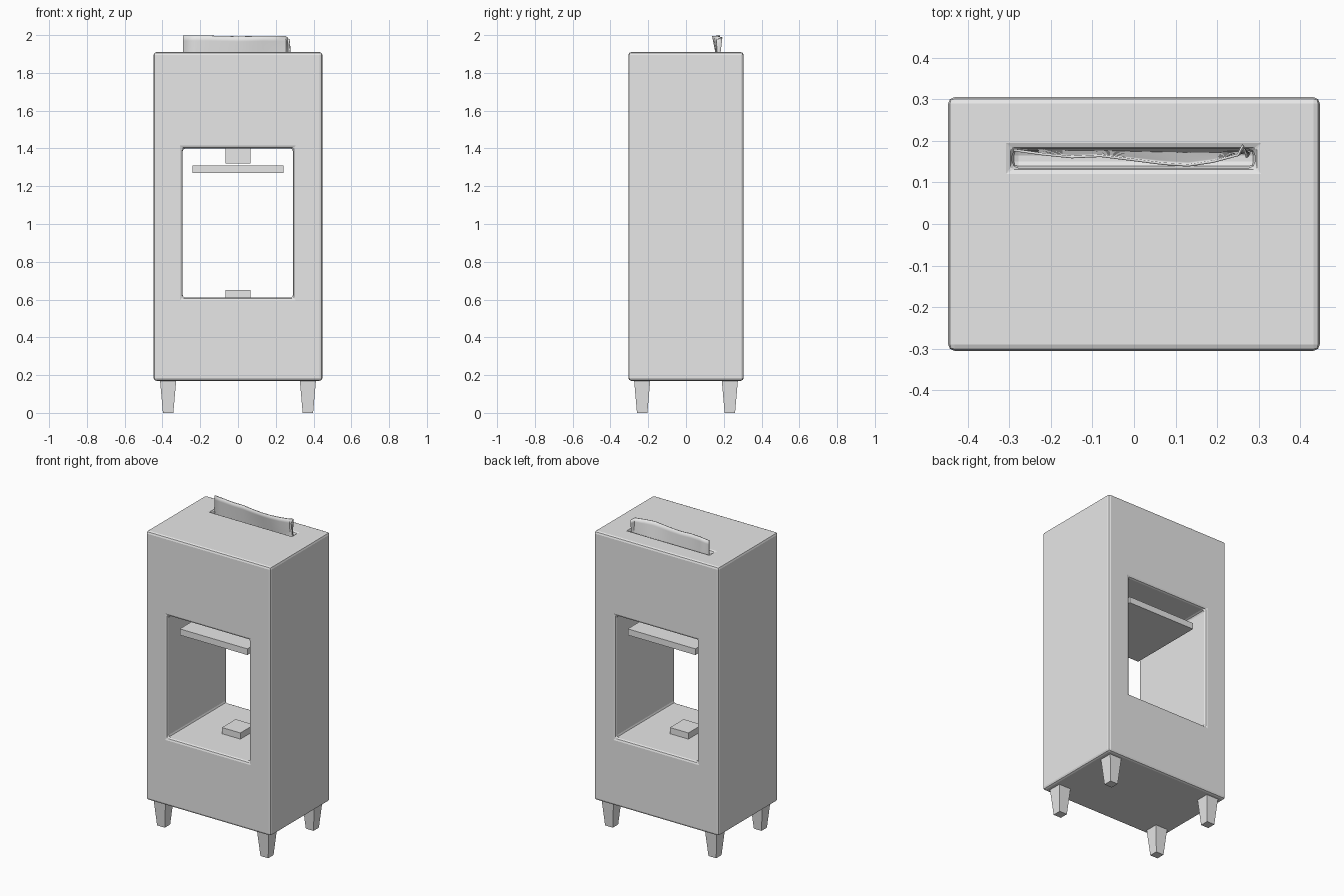
import bpy, bmesh
from mathutils import Vector

if "Cube" in bpy.data.objects:
    bpy.data.objects.remove(bpy.data.objects["Cube"])

grey = bpy.data.materials.new("light grey")
grey.diffuse_color = (0.8, 0.8, 0.8, 1)
grey.use_nodes = True
grey.node_tree.nodes["Principled BSDF"].inputs["Base Color"].default_value = grey.diffuse_color


def add_object(name, bm):
    bmesh.ops.recalc_face_normals(bm, faces=bm.faces[:])
    me = bpy.data.meshes.new(name)
    bm.to_mesh(me)
    bm.free()
    me.materials.append(grey)
    ob = bpy.data.objects.new(name, me)
    bpy.context.collection.objects.link(ob)
    return ob


def block(name, lo, hi, taper=1.0):
    """Box between two corners; taper scales the bottom face."""
    lo, hi = Vector(lo), Vector(hi)
    mid, size = (lo + hi) / 2, hi - lo
    bm = bmesh.new()
    bmesh.ops.create_cube(bm, size=1)
    for v in bm.verts:
        k = taper if v.co.z < 0 else 1
        v.co = mid + Vector((v.co.x * size.x * k, v.co.y * size.y * k, v.co.z * size.z))
    return add_object(name, bm)


# Cabinet: a grid of cells with the window tunnel and top slot left empty
cuts = [(-0.447, -0.293, 0.291, 0.447),
        (-0.305, 0.135, 0.18, 0.305),
        (0.17, 0.61, 1.40, 1.83, 1.91)]


def filled(c):
    if any(i < 0 or i >= len(k) - 1 for i, k in zip(c, cuts)):
        return False
    window = c[0] == 1 and c[2] == 1
    slot = c == (1, 1, 3)
    return not (window or slot)


bm = bmesh.new()
for i in range(3):
    for j in range(3):
        for k in range(4):
            cell = (i, j, k)
            if not filled(cell):
                continue
            for axis in range(3):
                for side in (0, 1):
                    near = list(cell)
                    near[axis] += 2 * side - 1
                    if filled(tuple(near)):
                        continue
                    a, b = (axis + 1) % 3, (axis + 2) % 3
                    corners = []
                    for da, db in ((0, 0), (1, 0), (1, 1), (0, 1)):
                        p = list(cell)
                        p[axis] += side
                        p[a] += da
                        p[b] += db
                        corners.append(bm.verts.new([cuts[n][p[n]] for n in range(3)]))
                    bm.faces.new(corners)
bmesh.ops.remove_doubles(bm, verts=bm.verts[:], dist=1e-5)
bmesh.ops.recalc_face_normals(bm, faces=bm.faces[:])
sharp = [e for e in bm.edges if len(e.link_faces) == 2 and e.calc_face_angle(0) > 0.5]
bmesh.ops.bevel(bm, geom=sharp, offset=0.015, segments=2, profile=0.5, affect='EDGES')
add_object("cabinet", bm)

# Tapered legs
for sx, xn in ((-1, "left"), (1, "right")):
    for sy, yn in ((-1, "front"), (1, "back")):
        x, y = sx * 0.37, sy * 0.232
        block(f"{yn}_{xn}_leg", (x - 0.043, y - 0.043, 0), (x + 0.043, y + 0.043, 0.175), 0.64)

# Press parts inside the window
block("upper_mount", (-0.066, -0.07, 1.32), (0.066, 0.07, 1.405))
block("press_plate", (-0.242, -0.25, 1.27), (0.242, 0.25, 1.31))
block("lower_mount", (-0.066, -0.07, 0.605), (0.066, 0.07, 0.65))

# Wavy sheet standing in the slot: straight at the foot, rippled at the top
top_edge = [(-0.29, 0.178, 1.997), (-0.22, 0.168, 1.998), (-0.15, 0.161, 1.997),
            (-0.08, 0.164, 1.995), (0.0, 0.154, 1.993), (0.07, 0.145, 1.994),
            (0.13, 0.141, 1.996), (0.19, 0.150, 1.995), (0.25, 0.166, 1.995),
            (0.262, 0.190, 1.988), (0.272, 0.160, 1.975)]
bm = bmesh.new()
rows = 6
grid = []
for r in range(rows + 1):
    t = r / rows
    line = []
    for n, p in enumerate(top_edge):
        u = n / (len(top_edge) - 1)
        foot = Vector((-0.29 + 0.57 * min(1, (p[0] + 0.29) / 0.562),
                       0.178 - 0.008 * u, 1.835))
        line.append(bm.verts.new(foot.lerp(Vector(p), t)))
    grid.append(line)
for r in range(rows):
    for n in range(len(top_edge) - 1):
        bm.faces.new((grid[r][n], grid[r][n + 1], grid[r + 1][n + 1], grid[r + 1][n]))
sheet = add_object("sheet", bm)
mod = sheet.modifiers.new("thickness", 'SOLIDIFY')
mod.thickness = 0.006
mod.offset = 0
bpy.context.view_layer.objects.active = sheet
sheet.select_set(True)
bpy.ops.object.shade_smooth_by_angle()
